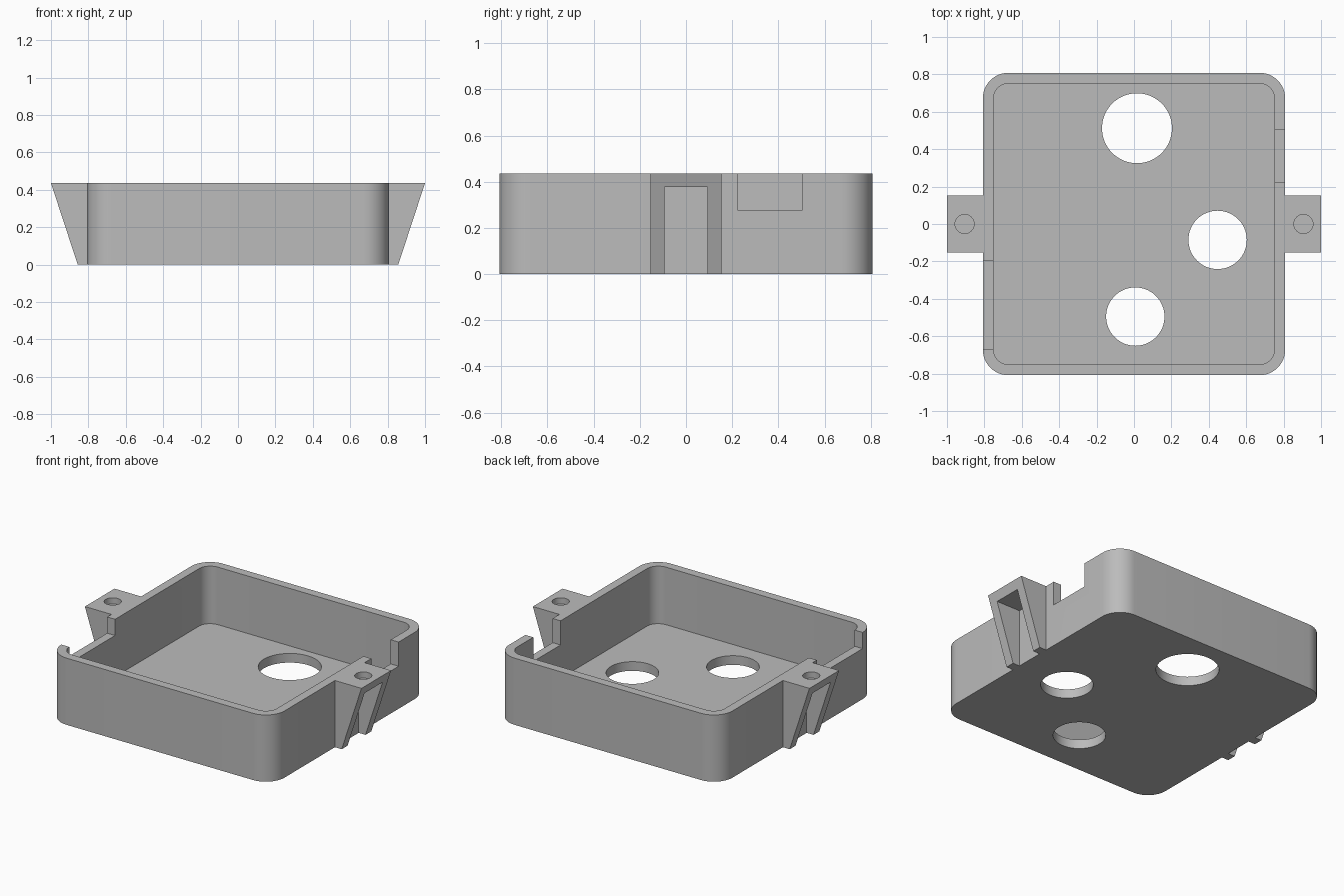
import bpy, bmesh
from math import sin, cos, pi, radians
from mathutils import Vector

if "Cube" in bpy.data.objects:
    bpy.data.objects.remove(bpy.data.objects["Cube"], do_unlink=True)

HALF, INNER, HEIGHT, FLOOR = 0.808, 0.751, 0.436, 0.06

grey = bpy.data.materials.new("plain grey")
grey.use_nodes = True
grey.diffuse_color = (0.5, 0.5, 0.5, 1)
grey.node_tree.nodes["Principled BSDF"].inputs["Base Color"].default_value = (0.5, 0.5, 0.5, 1)


def prism(name, points, offset):
    """Extrude a closed outline of 3D points along an offset."""
    bm = bmesh.new()
    face = bm.faces.new([bm.verts.new(p) for p in points])
    new = bmesh.ops.extrude_face_region(bm, geom=[face])["geom"]
    bmesh.ops.translate(bm, vec=Vector(offset),
                        verts=[v for v in new if isinstance(v, bmesh.types.BMVert)])
    bmesh.ops.recalc_face_normals(bm, faces=bm.faces[:])
    mesh = bpy.data.meshes.new(name)
    bm.to_mesh(mesh)
    bm.free()
    mesh.materials.append(grey)
    ob = bpy.data.objects.new(name, mesh)
    bpy.context.collection.objects.link(ob)
    return ob


def rounded_block(name, half, radius, z0, z1, steps=12):
    pts = []
    for k, (sx, sy) in enumerate([(1, 1), (-1, 1), (-1, -1), (1, -1)]):
        for i in range(steps + 1):
            a = (k + i / steps) * pi / 2
            pts.append((sx * (half - radius) + radius * cos(a),
                        sy * (half - radius) + radius * sin(a), z0))
    return prism(name, pts, (0, 0, z1 - z0))


def cylinder(name, x, y, r, z0, z1, sides=64):
    ring = [2 * pi * i / sides for i in range(sides)]
    return prism(name, [(x + r * cos(a), y + r * sin(a), z0) for a in ring], (0, 0, z1 - z0))


def box(name, x0, x1, y0, y1, z0, z1):
    return prism(name, [(x0, y0, z0), (x1, y0, z0), (x1, y1, z0), (x0, y1, z0)], (0, 0, z1 - z0))


def combine(target, tool, operation="DIFFERENCE"):
    mod = target.modifiers.new("combine", "BOOLEAN")
    mod.operation, mod.solver, mod.object = operation, "EXACT", tool
    bpy.ops.object.select_all(action="DESELECT")
    bpy.context.view_layer.objects.active = target
    target.select_set(True)
    bpy.ops.object.modifier_apply(modifier=mod.name)
    bpy.data.objects.remove(tool, do_unlink=True)


# Open tray with rounded corners
case = rounded_block("open_case", HALF, 0.135, 0, HEIGHT)
combine(case, rounded_block("cavity", INNER, 0.08, FLOOR, 1))

# Mounting brackets: tapered, hollow underneath, blind screw hole on top
for s in (1, -1):
    profile = [(0.78, 0), (0.857, 0), (1, HEIGHT), (0.78, HEIGHT)]
    bracket = prism("bracket", [(s * x, -0.153, z) for x, z in profile], (0, 0.306, 0))
    combine(bracket, box("pocket", s * 0.795, s * 1.1, -0.093, 0.093, -0.1, 0.377))
    combine(bracket, cylinder("screw_hole", s * 0.906, 0, 0.051, HEIGHT - 0.04, 1, 48))
    combine(case, bracket, "UNION")

# Round openings through the floor
for x, y, r in [(0.016, 0.512, 0.187), (0.447, -0.085, 0.156), (0.007, -0.495, 0.156)]:
    combine(case, cylinder("floor_hole", x, y, r, -0.1, 0.2))

# Rim notches on both sides
combine(case, box("left_notch", 0.7, 0.9, 0.223, 0.505, 0.278, 1))
combine(case, box("right_notch", -0.9, -0.7, -0.67, -0.197, 0.33, 1))

bpy.ops.object.select_all(action="DESELECT")
case.select_set(True)
bpy.context.view_layer.objects.active = case
bpy.ops.object.shade_smooth_by_angle(angle=radians(30))
